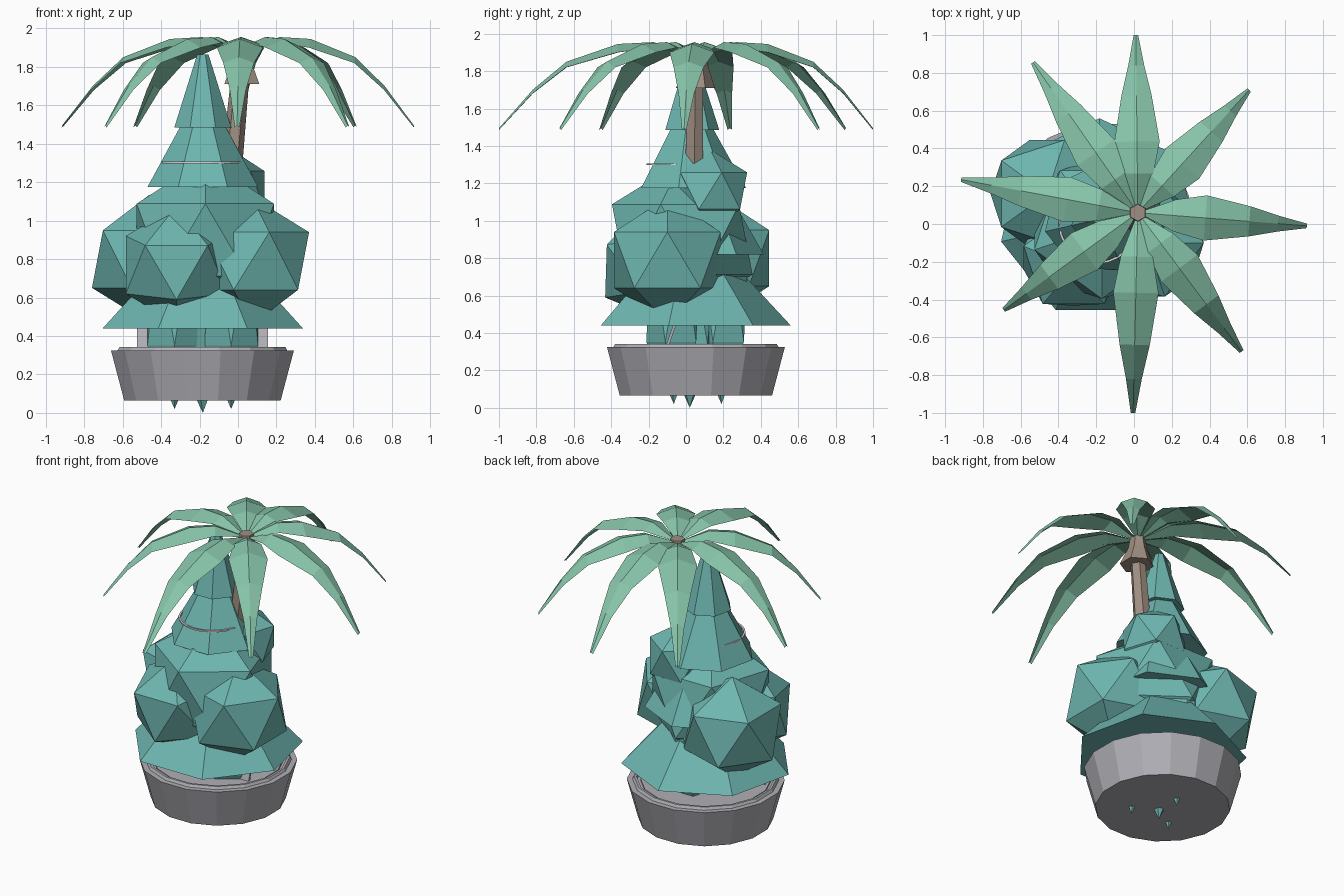
import bpy, bmesh, math
from mathutils import Matrix, Vector

if "Cube" in bpy.data.objects:
    bpy.data.objects.remove(bpy.data.objects["Cube"])


def material(name, rgb):
    m = bpy.data.materials.new(name)
    m.diffuse_color = (*rgb, 1)
    m.use_nodes = True
    m.node_tree.nodes["Principled BSDF"].inputs["Base Color"].default_value = m.diffuse_color
    return m


TEAL = material("teal foliage", (0.156, 0.468, 0.434))
GREEN = material("palm green", (0.243, 0.558, 0.402))
BROWN = material("trunk brown", (0.352, 0.275, 0.223))
GREY = material("pot grey", (0.43, 0.43, 0.468))
WHITE = material("white trim", (0.72, 0.68, 0.72))


def finish(name, bm, mat, recalc=True):
    if recalc:
        bmesh.ops.recalc_face_normals(bm, faces=bm.faces)
    me = bpy.data.meshes.new(name)
    bm.to_mesh(me)
    bm.free()
    me.materials.append(mat)
    ob = bpy.data.objects.new(name, me)
    bpy.context.collection.objects.link(ob)
    return ob


def lathe(name, profile, sides, mat, start=0.0, closed=False):
    """Stack of polygon rings; each profile entry is (radius, x, y, z)."""
    bm = bmesh.new()
    rings = []
    for r, x, y, z in profile:
        rings.append([bm.verts.new((x + r * math.cos(start + math.tau * i / sides),
                                    y + r * math.sin(start + math.tau * i / sides), z))
                      for i in range(sides)])
    pairs = list(zip(rings, rings[1:]))
    if closed:
        pairs.append((rings[-1], rings[0]))
    for a, b in pairs:
        for i in range(sides):
            j = (i + 1) % sides
            bm.faces.new((a[i], a[j], b[j], b[i]))
    if not closed:
        bm.faces.new(rings[0][::-1])
        bm.faces.new(rings[-1])
    return finish(name, bm, mat)


def blob(name, loc, radius, yaw=0, pitch=0, height=None):
    """Twenty-sided foliage clump, optionally stretched upward."""
    bm = bmesh.new()
    mat = (Matrix.Translation(loc) @ Matrix.Rotation(math.radians(pitch), 4, 'X')
           @ Matrix.Rotation(math.radians(yaw), 4, 'Z')
           @ Matrix.Diagonal((radius, radius, height or radius, 1)))
    bmesh.ops.create_icosphere(bm, subdivisions=1, radius=1, matrix=mat)
    return finish(name, bm, TEAL)


# Pot with a raised inner rim
PX, PY = -0.185, 0.053
pot = [(0.415, 0.065), (0.485, 0.325), (0.45, 0.325), (0.44, 0.342),
       (0.425, 0.342), (0.425, 0.315), (0.40, 0.315), (0.40, 0.325)]
lathe("pot", [(r, PX, PY, z) for r, z in pot], 16, GREY, math.pi / 16)

# Thin leaning board standing in the pot
bm = bmesh.new()
bmesh.ops.create_cube(bm, size=1, matrix=Matrix.Translation((PX, -0.10, 0.33))
                      @ Matrix.Rotation(math.radians(-19), 4, 'X')
                      @ Matrix.Diagonal((0.68, 0.015, 0.46, 1)))
finish("inner_board", bm, GREY)

# Conifer: four stacked seven-sided cones
CX, CY = -0.183, 0.026
tiers = [(0.534, 0.44, 0.20, 0.80), (0.39, 0.82, 0.15, 1.24),
         (0.295, 1.175, 0.07, 1.58), (0.152, 1.485, 0.03, 1.865)]
for n, (r0, z0, r1, z1) in enumerate(tiers, 1):
    lathe(f"conifer_tier_{n}", [(r0, CX, CY, z0), (r1, CX, CY, z1)], 7, TEAL, math.pi / 2)

# Pale garland peeking through the front of the conifer
g = [(0.198, 1.297), (0.21, 1.297), (0.21, 1.307), (0.198, 1.307)]
lathe("garland", [(r, -0.19, 0.0, z) for r, z in g], 24, WHITE, closed=True)

# Large foliage clumps
blob("clump_core", (-0.17, -0.02, 0.9), 0.42, -18)
blob("clump_left", (-0.46, 0.16, 0.80), 0.335)
blob("clump_right", (0.07, -0.10, 0.79), 0.335)
blob("clump_front", (-0.32, -0.18, 0.77), 0.31, 90, 9)
blob("clump_top", (-0.05, 0.13, 1.16), 0.22, 18)

# Tall inner clumps poking through the pot base
blob("stem_core", (CX, 0.02, 0.62), 0.18, 0, 0, 0.62)
for n, a in enumerate((90, 210, 330), 1):
    a = math.radians(a)
    blob(f"stem_{n}", (CX + 0.17 * math.cos(a), 0.02 + 0.17 * math.sin(a), 0.62),
         0.165, 18, 0, 0.60)

# Palm trunk and flared crown
lathe("palm_trunk", [(0.06, -0.06, 0.04, 1.0), (0.048, 0.01, 0.05, 1.73)], 6, BROWN)
lathe("palm_crown", [(0.105, 0.02, 0.05, 1.71), (0.06, 0.02, 0.06, 1.82),
                     (0.045, 0.02, 0.06, 1.905)], 6, BROWN, math.pi / 6)

# Palm leaves: ridged strips (fraction of length, ridge height, half width, droop)
LEAF = [(0.03, 1.89, 0.012, 0.005), (0.22, 1.955, 0.085, 0.03), (0.40, 1.945, 0.12, 0.045),
        (0.66, 1.85, 0.08, 0.03), (0.83, 1.70, 0.042, 0.02), (1.0, 1.495, 0.012, 0.01)]
TIPS = [(0.01, 1.0), (0.61, 0.71), (0.915, -0.01), (0.57, -0.675),
        (-0.005, -1.0), (-0.69, -0.455), (-0.915, 0.235), (-0.535, 0.855)]
HUB = Vector((0.02, 0.06, 0))
for n, (tx, ty) in enumerate(TIPS, 1):
    out = Vector((tx, ty, 0)) - HUB
    side = Vector((-out.y, out.x, 0)).normalized()
    bm = bmesh.new()
    rows = []
    for f, z, w, d in LEAF:
        p = HUB + out * f + Vector((0, 0, z))
        drop = Vector((0, 0, -d))
        rows.append([bm.verts.new(v) for v in (p - side * w + drop, p, p + side * w + drop)])
    for a, b in zip(rows, rows[1:]):
        for i in (0, 1):
            bm.faces.new((a[i], b[i], b[i + 1], a[i + 1]))
    finish(f"palm_leaf_{n}", bm, GREEN, recalc=False)
